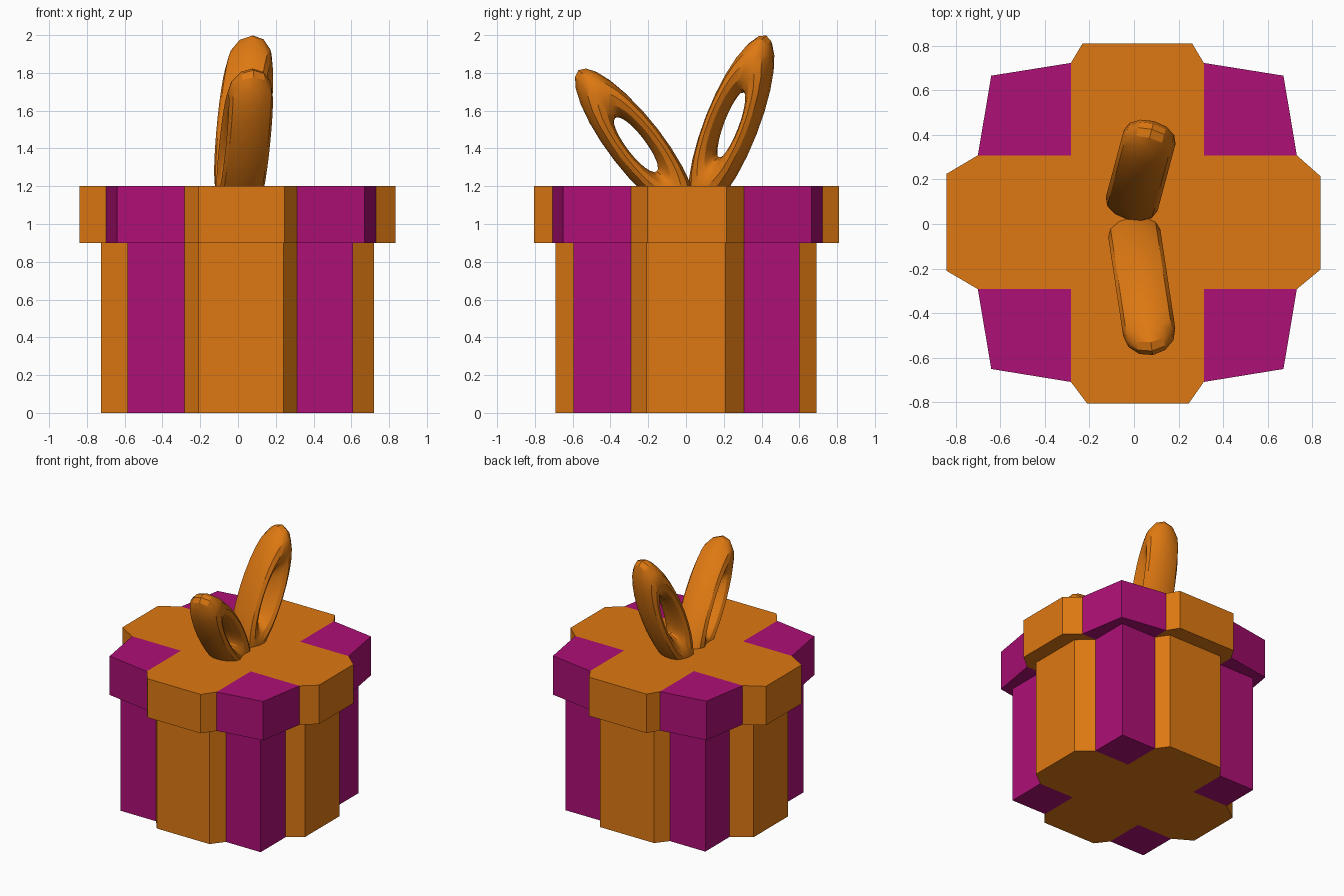
import bpy, bmesh, math
from mathutils import Vector, Matrix

if "Cube" in bpy.data.objects:
    bpy.data.objects.remove(bpy.data.objects["Cube"])


def material(name, color):
    m = bpy.data.materials.new(name)
    m.diffuse_color = (*color, 1)
    m.use_nodes = True
    m.node_tree.nodes["Principled BSDF"].inputs["Base Color"].default_value = m.diffuse_color
    return m


ORANGE = material("orange_ribbon", (0.73, 0.19, 0.006))
PURPLE = material("purple_paper", (0.42, 0.005, 0.18))


def box_section(name, z0, z1, inner, ends, corners):
    """Ribbon cross plus four paper corners, extruded as one closed solid.
    inner: crossing corners, ends: ribbon end edges, corners: (shoulder, tip, shoulder);
    all run counter-clockwise from the front-right corner."""
    bm = bmesh.new()
    vert = lambda p: bm.verts.new((p[0], p[1], z0))
    iv = [vert(p) for p in inner]
    cv = [[vert(p) for p in c] for c in corners]
    ev = [[vert(p) for p in e] for e in ends]
    cross = []
    for i in range(4):
        bm.faces.new([iv[i]] + cv[i]).material_index = 1
        cross += [cv[i][0], iv[i], cv[i][2]] + ev[i]
    bm.faces.new(cross)
    res = bmesh.ops.extrude_face_region(bm, geom=bm.faces[:], use_keep_orig=True)
    bmesh.ops.translate(bm, vec=(0, 0, z1 - z0),
                        verts=[g for g in res["geom"] if isinstance(g, bmesh.types.BMVert)])
    # side walls of a paper corner touch a corner tip
    bm.faces.ensure_lookup_table()
    tips = [Vector(c[1]) for c in corners]
    for f in bm.faces:
        if len(f.verts) == 4:
            f.material_index = int(any((v.co.xy - t).length < 1e-4 for v in f.verts for t in tips))
    bmesh.ops.recalc_face_normals(bm, faces=bm.faces[:])
    me = bpy.data.meshes.new(name)
    bm.to_mesh(me)
    bm.free()
    me.materials.append(ORANGE)
    me.materials.append(PURPLE)
    ob = bpy.data.objects.new(name, me)
    bpy.context.collection.objects.link(ob)


# ribbon crossing, shared by box and lid
L, R, F, B = -0.283, 0.313, -0.292, 0.308
CROSSING = [(R, F), (R, B), (L, B), (L, F)]

# box body
box_section("box", 0, 0.9, CROSSING,
            [[(0.72, -0.21), (0.72, 0.21)], [(0.25, 0.69), (-0.21, 0.69)],
             [(-0.725, 0.21), (-0.725, -0.21)], [(-0.21, -0.69), (0.24, -0.69)]],
            [[(R, -0.595), (0.61, -0.595), (0.61, F)], [(0.61, B), (0.61, 0.6), (R, 0.6)],
             [(L, 0.6), (-0.585, 0.6), (-0.585, B)], [(-0.585, F), (-0.585, -0.595), (L, -0.595)]])

# lid
box_section("lid", 0.9, 1.2, CROSSING,
            [[(0.835, -0.205), (0.835, 0.215)], [(0.26, 0.81), (-0.23, 0.81)],
             [(-0.84, 0.225), (-0.84, -0.21)], [(-0.21, -0.805), (0.245, -0.805)]],
            [[(R, -0.708), (0.67, -0.65), (0.73, F)], [(0.73, B), (0.67, 0.665), (R, 0.722)],
             [(L, 0.722), (-0.64, 0.665), (-0.70, B)], [(-0.70, F), (-0.64, -0.65), (L, -0.708)]])


def bow_loop(name, center, heading, lean, half_long, half_short, half_thick):
    """Stretched ring leaning from vertical towards a horizontal heading."""
    bpy.ops.mesh.primitive_torus_add(major_segments=24, minor_segments=12,
                                     major_radius=0.68, minor_radius=0.32)
    ob = bpy.context.object
    ob.name = name
    h = Vector((*heading, 0)).normalized()
    up = h * math.sin(lean) + Vector((0, 0, math.cos(lean)))
    normal = h.cross(Vector((0, 0, 1)))
    side = up.cross(normal)
    m = Matrix((side * half_short, up * half_long, normal * half_thick / 0.32)).transposed().to_4x4()
    m.translation = center
    ob.data.transform(m)
    ob.data.materials.append(ORANGE)
    bpy.ops.object.shade_smooth_by_angle(angle=math.radians(30))


# bow
bow_loop("bow_loop_back", (0.03, 0.24, 1.525), (0.26, 0.97), math.radians(22), 0.51, 0.138, 0.12)
bow_loop("bow_loop_front", (0.035, -0.265, 1.42), (0.15, -0.99), math.radians(38), 0.5, 0.142, 0.118)
